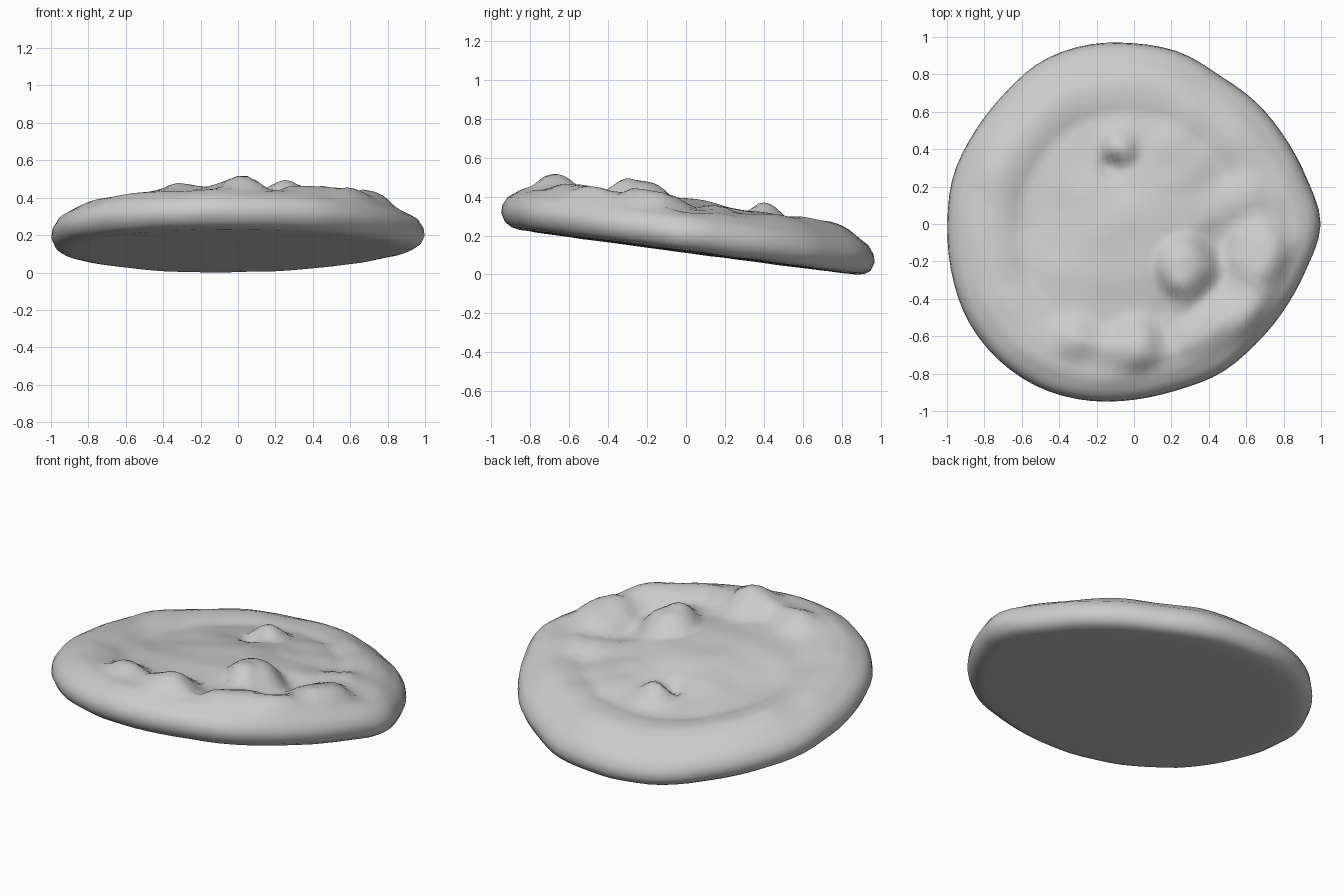
import bpy, bmesh, math
from mathutils import Vector, noise

cube = bpy.data.objects.get("Cube")
if cube:
    bpy.data.objects.remove(cube, do_unlink=True)

SEGMENTS = 80

# Outline radius every 15 degrees, counter-clockwise from +x
OUTLINE = [.998, .955, .93, .922, .917, .95, .966, .99, 1.0, .983, .985, 1.0,
           .998, 1.01, 1.027, 1.026, 1.01, .977, .94, .918, .922, .915, .925, .952]

# Cross-section: underside and edge, then the crown (radius fraction, height)
EDGE = [(.3, 0), (.6, 0), (.8, 0), (.9, .001), (.945, .009), (.98, .031),
        (1.0, .075), (.994, .115), (.965, .16)]
CROWN = [(0, .25), (.3, .243), (.48, .22), (.61, .204), (.7, .228),
         (.78, .236), (.88, .212), (.965, .16)]

# Lumps and hollows on the crown: x, y, reach, height, flatness of the top
LUMPS = [
    (.02, -.64, .18, .092, 1), (-.17, -.64, .12, .035, 1), (-.31, -.60, .14, .06, 1),
    (.28, -.23, .19, .10, 1.4), (.26, -.36, .12, .03, 1), (.62, -.53, .19, .045, 1),
    (.34, -.53, .20, .03, 2), (.66, -.15, .19, .05, 2.5), (.58, .14, .15, .045, 1),
    (-.08, .41, .13, .075, 1), (.25, .36, .22, .03, 1), (-.12, .31, .09, -.04, 1),
    (0, .02, .35, .025, 1), (-.48, 0, .25, -.015, 1), (.45, -.10, .15, -.035, 1),
    (.80, .02, .15, -.025, 1), (.17, -.62, .10, -.025, 1), (.72, -.42, .22, .02, 1),
    (-.35, .58, .30, .015, 1), (.08, .63, .35, .03, 1), (.45, .48, .3, .015, 1),
    (-.72, .40, .3, .012, 1),
]


def outline(angle):
    """Smooth periodic outline radius."""
    t = angle / (2 * math.pi) * len(OUTLINE)
    i, f = int(t), t - int(t)
    a, b, c, d = (OUTLINE[(i + k) % len(OUTLINE)] for k in (-1, 0, 1, 2))
    return b + .5 * f * (c - a + f * (2*a - 5*b + 4*c - d + f * (3*(b - c) + d - a)))


def crown(r):
    """Crown height at a radius fraction."""
    for (r0, h0), (r1, h1) in zip(CROWN, CROWN[1:]):
        if r <= r1:
            return h0 + (h1 - h0) * (r - r0) / (r1 - r0)
    return CROWN[-1][1]


def relief(x, y):
    """Sum of the rounded lumps at a point, with fine dough unevenness."""
    total = .012 * noise.noise(Vector((x * 5, y * 5, 3)))
    for cx, cy, reach, height, flatness in LUMPS:
        d = ((x - cx) ** 2 + (y - cy) ** 2) / reach ** 2
        if d < 1:
            total += height * (1 - d ** flatness) ** 1.6
    return total


def point(r, angle, height, top):
    reach = r * outline(angle)
    x, y = reach * math.cos(angle), reach * math.sin(angle)
    if top:
        height += relief(x, y) * min(1, (.965 - r) / .12)
    else:
        height += .004 * noise.noise(Vector((x * 6, y * 6, 0)))
    # The whole disc leans down towards the back and a little to one side
    return Vector((x, y, .118 - .133 * y + .006 * x + height))


# Lumpy disc: concentric rings from the underside, round the edge, over the crown
rings = [(r, h, False) for r, h in EDGE]
steps = 30
for k in range(1, steps):
    r = .965 * (1 - k / steps)
    rings.append((r, crown(r), True))

bm = bmesh.new()
loops = [[bm.verts.new(point(r, 2 * math.pi * s / SEGMENTS, h, top))
          for s in range(SEGMENTS)] for r, h, top in rings]
bottom = bm.verts.new(point(0, 0, 0, False))
summit = bm.verts.new(point(0, 0, crown(0), True))
for s in range(SEGMENTS):
    n = (s + 1) % SEGMENTS
    bm.faces.new((bottom, loops[0][n], loops[0][s]))
    bm.faces.new((summit, loops[-1][s], loops[-1][n]))
    for low, high in zip(loops, loops[1:]):
        bm.faces.new((low[s], low[n], high[n], high[s]))
bmesh.ops.recalc_face_normals(bm, faces=bm.faces)

# Rest on the ground
floor = min(v.co.z for v in bm.verts)
bmesh.ops.translate(bm, verts=bm.verts, vec=(0, 0, -floor))
mesh = bpy.data.meshes.new("lumpy_disc")
bm.to_mesh(mesh)
bm.free()

disc = bpy.data.objects.new("lumpy_disc", mesh)
bpy.context.collection.objects.link(disc)

# Plain grey
grey = bpy.data.materials.new("plain_grey")
grey.use_nodes = True
colour = (.6, .6, .6, 1)
grey.diffuse_color = colour
grey.node_tree.nodes["Principled BSDF"].inputs["Base Color"].default_value = colour
mesh.materials.append(grey)

bpy.context.view_layer.objects.active = disc
disc.select_set(True)
bpy.ops.object.shade_smooth_by_angle(angle=math.radians(50))
